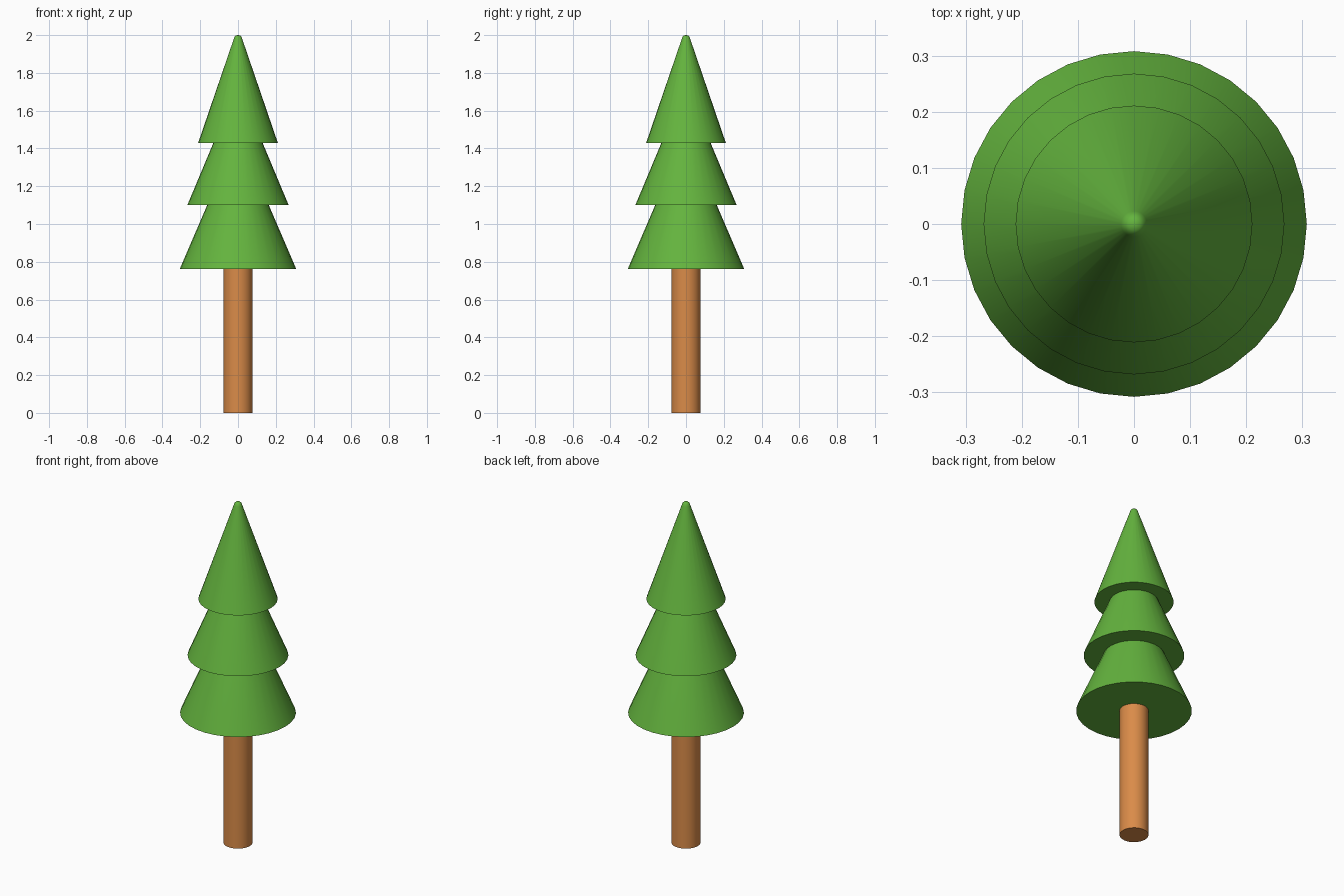
import bpy, bmesh
from math import sin, cos, pi, radians

if "Cube" in bpy.data.objects:
    bpy.data.objects.remove(bpy.data.objects["Cube"])

SIDES = 32


def material(name, rgb):
    m = bpy.data.materials.new(name)
    m.diffuse_color = (*rgb, 1)
    m.use_nodes = True
    m.node_tree.nodes["Principled BSDF"].inputs["Base Color"].default_value = m.diffuse_color
    return m


def lathe(name, profile, mat):
    """Revolve (radius, z) points around z; a zero radius becomes a pole."""
    bm = bmesh.new()
    rings = []
    for r, z in profile:
        n = SIDES if r > 0 else 1
        rings.append([bm.verts.new((r * cos(2 * pi * i / SIDES), r * sin(2 * pi * i / SIDES), z))
                      for i in range(n)])
    for a, b in zip(rings, rings[1:]):
        for i in range(SIDES):
            j = (i + 1) % SIDES
            quad = [a[i % len(a)], a[j % len(a)], b[j % len(b)], b[i % len(b)]]
            bm.faces.new(list(dict.fromkeys(quad)))
    bmesh.ops.recalc_face_normals(bm, faces=bm.faces)
    mesh = bpy.data.meshes.new(name)
    bm.to_mesh(mesh)
    bm.free()
    mesh.materials.append(mat)
    obj = bpy.data.objects.new(name, mesh)
    bpy.context.collection.objects.link(obj)
    bpy.ops.object.select_all(action='DESELECT')
    obj.select_set(True)
    bpy.context.view_layer.objects.active = obj
    bpy.ops.object.shade_smooth_by_angle(angle=radians(40))
    return obj


green = material("needles_green", (0.127, 0.456, 0.048))
brown = material("bark_brown", (0.70, 0.26, 0.066))

# Trunk
lathe("trunk", [(0, 0), (0.077, 0), (0.077, 0.765), (0, 0.765)], brown)

# Foliage: three stepped tiers with flat undersides and a rounded tip
foliage = [(0, 0.762)]
for rim, z, neck, top in [(0.308, 0.762, 0.163, 1.10),
                          (0.268, 1.10, 0.130, 1.43)]:
    foliage += [(rim, z), (rim - 0.003, z + 0.008), (neck, top)]
foliage += [(0.211, 1.43), (0.208, 1.438), (0.023, 1.978),
            (0.019, 1.99), (0.011, 1.998), (0, 2.0)]
lathe("foliage", foliage, green)
